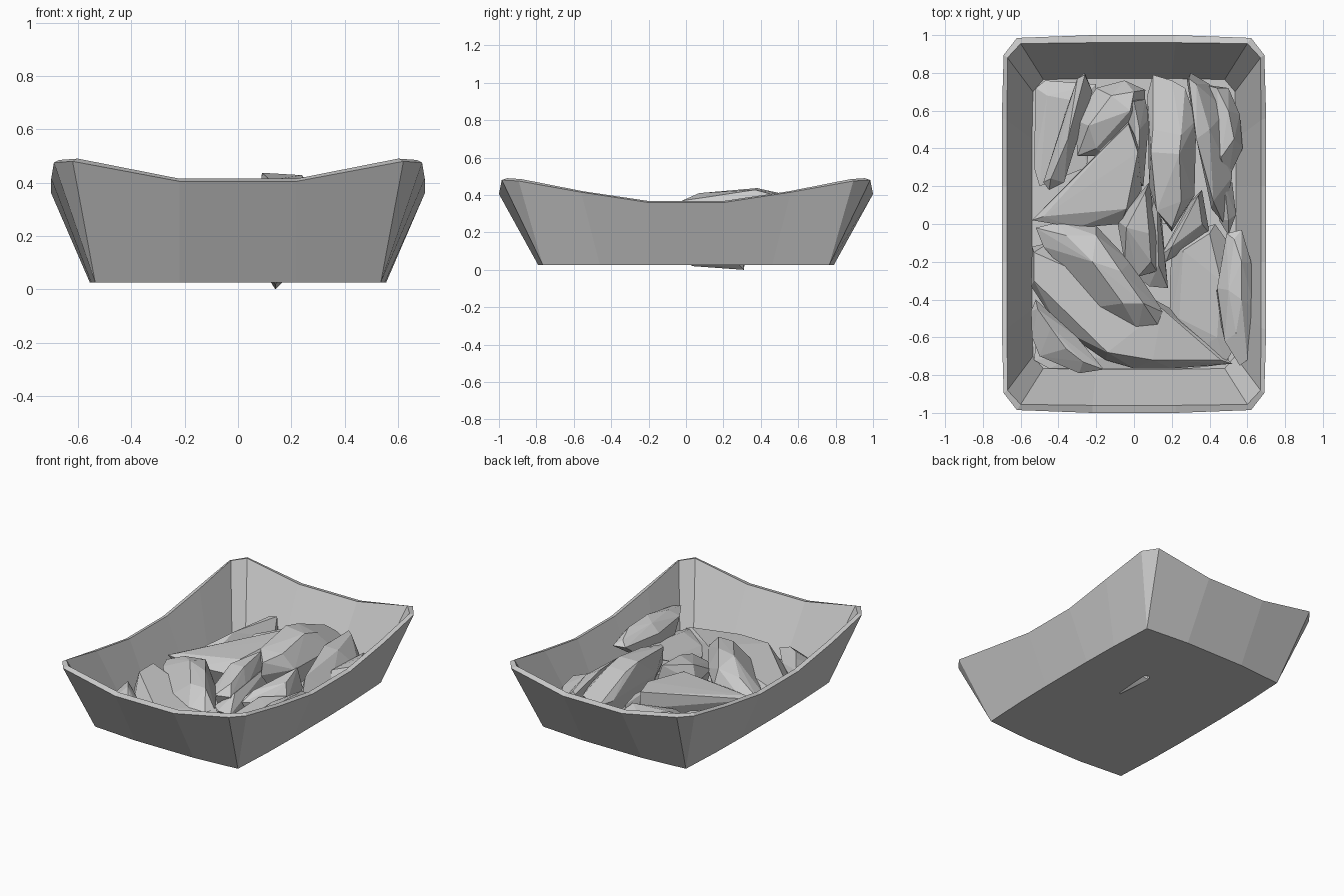
import bpy, bmesh


def finish(name, bm):
    bmesh.ops.recalc_face_normals(bm, faces=bm.faces[:])
    me = bpy.data.meshes.new(name)
    bm.to_mesh(me)
    bm.free()
    ob = bpy.data.objects.new(name, me)
    bpy.context.collection.objects.link(ob)
    return ob


def ring(quarter):
    """Mirror one corner's points (front centre to side centre) into a full loop."""
    q = quarter
    back = q[::-1]
    return ([(x, -y, z) for x, y, z in q] + [(x, y, z) for x, y, z in back]
            + [(-x, y, z) for x, y, z in q] + [(-x, -y, z) for x, y, z in back])


# Tray: sagging rim, flared walls, thin shell with a raised inner floor
outer_base = [(.22, .79, .025), (.535, .765, .025), (.535, .765, .025), (.55, .46, .025), (.555, .2, .025)]
outer_rim = [(.22, 1.0, .405), (.62, .985, .48), (.69, .895, .475), (.70, .56, .415), (.70, .2, .36)]
inner_rim = [(.22, .96, .415), (.60, .955, .49), (.67, .88, .485), (.672, .55, .42), (.672, .2, .368)]
inner_floor = [(.2, .77, .06), (.48, .765, .06), (.535, .70, .06), (.54, .45, .06), (.54, .2, .06)]

bm = bmesh.new()
loops = [[bm.verts.new(p) for p in ring(q)] for q in (outer_base, outer_rim, inner_rim, inner_floor)]
for a, b in zip(loops, loops[1:]):
    n = len(a)
    for i in range(n):
        j = (i + 1) % n
        bm.faces.new((a[i], a[j], b[j], b[i]))
bm.faces.new(loops[0])
bm.faces.new(loops[-1])
bmesh.ops.remove_doubles(bm, verts=bm.verts[:], dist=.0005)
finish("tray", bm)


def chunk(name, outline, z, ridge, bottom=.05, shrink=.75, shift=0):
    """Faceted piece: outline seen from above, ridge points on top, smaller underside."""
    cx = sum(p[0] for p in outline) / len(outline)
    cy = sum(p[1] for p in outline) / len(outline)
    bm = bmesh.new()
    for x, y in outline:
        bm.verts.new((x, y, z))
        bm.verts.new((cx + shift + (x - cx) * shrink, cy + (y - cy) * shrink, bottom))
    for p in ridge:
        bm.verts.new(p)
    res = bmesh.ops.convex_hull(bm, input=bm.verts[:])
    junk = {g for g in res["geom_interior"] + res["geom_unused"] if isinstance(g, bmesh.types.BMVert)}
    bmesh.ops.delete(bm, geom=list(junk), context='VERTS')
    bmesh.ops.dissolve_limit(bm, angle_limit=.03, verts=bm.verts[:], edges=bm.edges[:])
    finish(name, bm)


# Back row of pieces
chunk("back_left_bed", [(-.52, .72), (-.47, .76), (-.2, .74), (-.25, .3), (-.5, .2), (-.53, .3)], .09,
      [(-.46, .68, .13), (-.3, .65, .13)])
chunk("back_left_wedge", [(-.26, .8), (-.22, .7), (-.33, .4), (-.37, .22), (-.45, .18), (-.48, .22), (-.36, .6)],
      .15, [(-.3, .77, .25), (-.26, .79, .25), (-.35, .45, .25), (-.44, .24, .2)])
chunk("back_lump", [(-.2, .72), (-.05, .76), (.06, .71), (.05, .55), (-.15, .36), (-.3, .36), (-.31, .55)],
      .14, [(-.12, .68, .25), (.0, .7, .24), (-.02, .6, .27), (-.24, .52, .24), (-.2, .4, .2)])
chunk("back_strip", [(-.02, .66), (.06, .66), (.08, .56), (.05, .2), (-.02, .2), (-.05, .55)],
      .18, [(.0, .65, .27), (.03, .5, .28), (.02, .25, .27)])
chunk("back_right_slab", [(.28, .76), (.3, .8), (.4, .74), (.49, .6), (.52, .25), (.47, .01), (.41, .08), (.33, .45)],
      .17, [(.29, .77, .31), (.33, .74, .31), (.33, .45, .34), (.42, .12, .28), (.4, .5, .31)])
chunk("back_right_lump", [(.36, .74), (.5, .72), (.56, .58), (.575, .4), (.5, .24), (.4, .3)],
      .16, [(.44, .72, .22), (.5, .6, .25), (.53, .45, .25), (.46, .35, .25)])
chunk("right_sliver", [(.44, .25), (.52, .22), (.54, .05), (.5, -.06), (.45, .02)], .14,
      [(.48, .2, .2), (.5, .02, .19)])

# Middle pieces, the tallest of the heap
chunk("tall_center_slab", [(.07, .68), (.1, .79), (.2, .76), (.27, .72), (.33, .55), (.32, .15), (.2, -.04),
                           (.14, .05), (.08, .2)], .29,
      [(.09, .38, .437), (.24, .37, .428), (.25, .47, .40), (.1, .5, .41), (.12, .07, .41), (.2, -.02, .37),
       (.25, .12, .39)], bottom=.15)
chunk("left_triangle_slab", [(-.54, .02), (-.5, .06), (-.03, .54), (.04, .4), (.04, .18), (-.07, .0), (-.3, -.02)],
      .21, [(-.03, .53, .32), (.02, .38, .32), (-.04, .08, .29), (-.48, .04, .23)], bottom=.1)
chunk("center_slab", [(-.09, .02), (.02, .14), (.08, .22), (.13, -.1), (.12, -.25), (.02, -.28), (-.05, -.2)],
      .2, [(.06, .17, .34), (.08, -.05, .32), (.09, -.2, .27), (-.04, -.02, .3)], bottom=.08)
chunk("center_dark_wedge", [(.1, .25), (.14, .1), (.18, -.34), (.08, -.33), (.02, -.28)], .13,
      [(.12, .2, .27), (.13, -.22, .22)])
chunk("right_center_wedge", [(.14, -.17), (.3, .12), (.36, .18), (.4, -.05), (.3, -.12), (.17, -.2)],
      .16, [(.34, .15, .31), (.36, .0, .27), (.2, -.12, .22)])
chunk("keel_wedge", [(.1, .0), (.18, .0), (.2, .3), (.1, .32)], .12, [(.14, .31, .0), (.14, .03, .02)], bottom=.045)

# Front pieces
chunk("front_right_slab", [(.2, -.14), (.3, -.04), (.43, .0), (.5, -.1), (.54, -.35), (.53, -.66), (.48, -.74),
                           (.3, -.68), (.19, -.55), (.19, -.3)], .13,
      [(.26, -.14, .2), (.4, -.05, .21), (.46, -.3, .2), (.44, -.6, .17), (.24, -.5, .17)])
chunk("right_oval_lump", [(.49, -.05), (.57, -.03), (.62, -.2), (.64, -.45), (.6, -.72), (.56, -.75), (.48, -.62),
                          (.44, -.34)], .26,
      [(.53, -.08, .29), (.57, -.2, .32), (.57, -.4, .33), (.5, -.35, .31), (.54, -.58, .3)],
      bottom=.13, shrink=.5, shift=-.06)
chunk("front_left_lump", [(-.52, -.02), (-.4, .01), (-.2, -.01), (-.02, -.2), (.16, -.47), (.13, -.54), (.02, -.56),
                          (-.2, -.44), (-.48, -.12)], .2,
      [(-.36, -.06, .28), (-.2, -.06, .3), (-.22, -.2, .34), (-.07, -.25, .33), (.05, -.42, .31), (-.06, -.42, .31)],
      bottom=.07)
chunk("front_long_slab", [(-.54, -.12), (-.545, -.33), (-.4, -.55), (-.15, -.72), (.0, -.765), (.2, -.765),
                          (.52, -.74), (.2, -.45), (-.1, -.3), (-.45, -.1)], .12,
      [(-.53, -.15, .22), (-.53, -.3, .22), (-.14, -.68, .22), (.1, -.72, .2), (.46, -.72, .15), (.15, -.45, .21)],
      shrink=.9)
chunk("front_left_corner_lump", [(-.545, -.46), (-.54, -.6), (-.5, -.7), (-.29, -.79), (-.16, -.77), (-.3, -.6),
                                 (-.52, -.4)], .16,
      [(-.51, -.45, .22), (-.44, -.55, .24), (-.36, -.66, .23), (-.27, -.73, .21)], shrink=.7)
chunk("front_bed", [(-.53, -.72), (-.45, -.765), (.3, -.765), (.5, -.74), (.5, -.5), (-.5, -.5)], .085,
      [(-.3, -.7, .1)])
